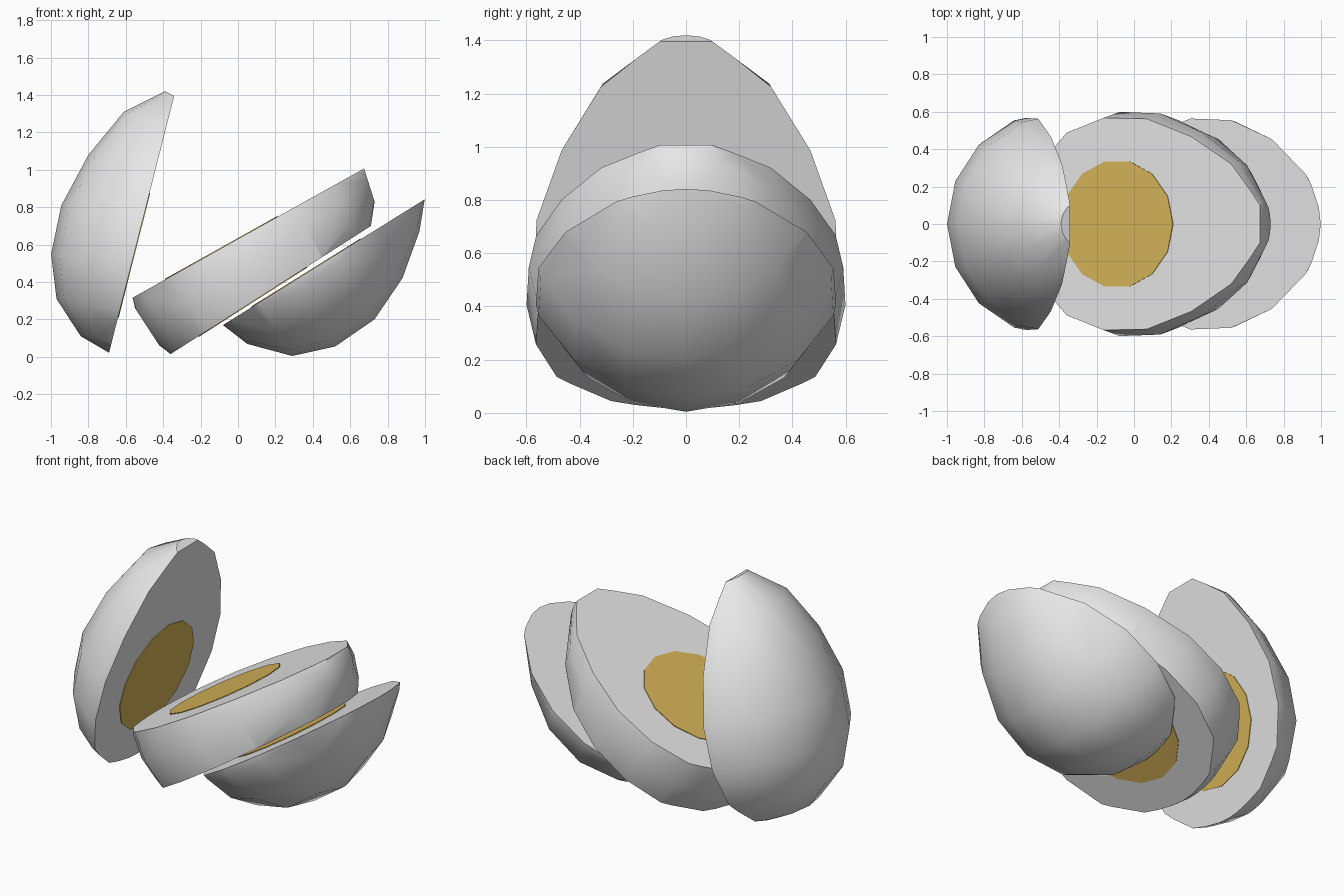
import bpy, bmesh, math
from mathutils import Vector, Matrix

if "Cube" in bpy.data.objects:
    bpy.data.objects.remove(bpy.data.objects["Cube"])

SIDES = 16
# Egg outline in the slicing frame (x along egg, z across): upper and lower point of each ring
RINGS = [((-.014, -.055), (.002, -.293)), ((.05, .168), (.099, -.513)),
         ((.212, .343), (.279, -.684)), ((.437, .43), (.505, -.749)),
         ((.703, .441), (.759, -.722)), ((1.0, .367), (.995, -.6)),
         ((1.27, .24), (1.194, -.424)), ((1.43, .054), (1.382, -.182))]
TILT = math.atan2(.076, 1.267)                      # second cut against the first
CUT_A = (Vector((0, 0, 0)), Vector((0, 0, 1)))
CUT_B = (Vector((.033, 0, -.362)), Vector((-math.sin(TILT), 0, math.cos(TILT))))


def material(name, rgb):
    m = bpy.data.materials.new(name)
    m.diffuse_color = (*rgb, 1)
    m.use_nodes = True
    m.node_tree.nodes["Principled BSDF"].inputs["Base Color"].default_value = m.diffuse_color
    return m


WHITE = material("egg white", (.8, .8, .8))
YOLK = material("yolk yellow", (.68, .46, .10))


def finish(bm, name, mat, world):
    bmesh.ops.recalc_face_normals(bm, faces=bm.faces[:])
    me = bpy.data.meshes.new(name)
    bm.to_mesh(me)
    bm.free()
    me.materials.append(mat)
    ob = bpy.data.objects.new(name, me)
    ob.matrix_world = world
    bpy.context.collection.objects.link(ob)
    bpy.ops.object.select_all(action='DESELECT')
    ob.select_set(True)
    bpy.context.view_layer.objects.active = ob
    bpy.ops.object.shade_smooth_by_angle(angle=math.radians(42))


def egg():
    """Whole egg lofted through its rings."""
    bm = bmesh.new()
    loops = []
    for top, bottom in RINGS:
        t, b = Vector((top[0], 0, top[1])), Vector((bottom[0], 0, bottom[1]))
        mid, half = (t + b) / 2, (t - b) / 2
        side = Vector((0, half.length * 1.015, 0))
        loops.append([bm.verts.new(mid + half * math.cos(a) + side * math.sin(a))
                      for a in (2 * math.pi * i / SIDES for i in range(SIDES))])
    for p, q in zip(loops, loops[1:]):
        for i in range(SIDES):
            j = (i + 1) % SIDES
            bm.faces.new((p[i], p[j], q[j], q[i]))
    bm.faces.new(loops[0])
    bm.faces.new(loops[-1])
    return bm


def slice_piece(name, world, above=None, below=None):
    """Keep the egg above one cut and/or below another."""
    bm = egg()
    for cut, sign in ((above, 1), (below, -1)):
        if cut:
            bmesh.ops.bisect_plane(bm, geom=bm.verts[:] + bm.edges[:] + bm.faces[:],
                                   plane_co=cut[0], plane_no=cut[1],
                                   clear_inner=sign > 0, clear_outer=sign < 0)
            bmesh.ops.holes_fill(bm, edges=[e for e in bm.edges if e.is_boundary], sides=0)
    finish(bm, name, WHITE, world)


def yolk_disc(name, world, cut, distance, tilt, lift):
    """Thin plate on a cut face."""
    bm = bmesh.new()
    along = Vector((math.cos(tilt), 0, math.sin(tilt)))
    place = Matrix.Translation(cut[0] + along * distance + cut[1] * lift) \
        @ Matrix.Rotation(-tilt, 4, 'Y') @ Matrix.Rotation(math.pi / 14, 4, 'Z')
    bmesh.ops.create_cone(bm, cap_ends=True, segments=14, radius1=.343, radius2=.343,
                          depth=.006, matrix=place)
    finish(bm, name, YOLK, world)


def pose(x, z, angle, anchor=Vector((0, 0, 0))):
    return Matrix.Translation((x, 0, z)) @ Matrix.Rotation(-angle, 4, 'Y') \
        @ Matrix.Translation(-anchor)


# Standing end piece, leaning middle slice, lying end piece
left = pose(-.69, .02, math.atan2(1.38, .35))
middle = pose(-.565, .315, math.atan2(.695, 1.245))
right = pose(-.08, .17, math.atan2(.67, 1.075) - TILT, CUT_B[0])

slice_piece("standing_end_piece", left, above=CUT_A)
slice_piece("middle_slice", middle, above=CUT_B, below=CUT_A)
slice_piece("lying_end_piece", right, below=CUT_B)

# Yolk showing on every cut face
yolk_disc("standing_yolk", left, CUT_A, .54, 0, -.001)
yolk_disc("middle_top_yolk", middle, CUT_A, .545, 0, .001)
yolk_disc("middle_bottom_yolk", middle, CUT_B, .52, TILT, -.001)
yolk_disc("lying_yolk", right, CUT_B, .525, TILT, .001)
